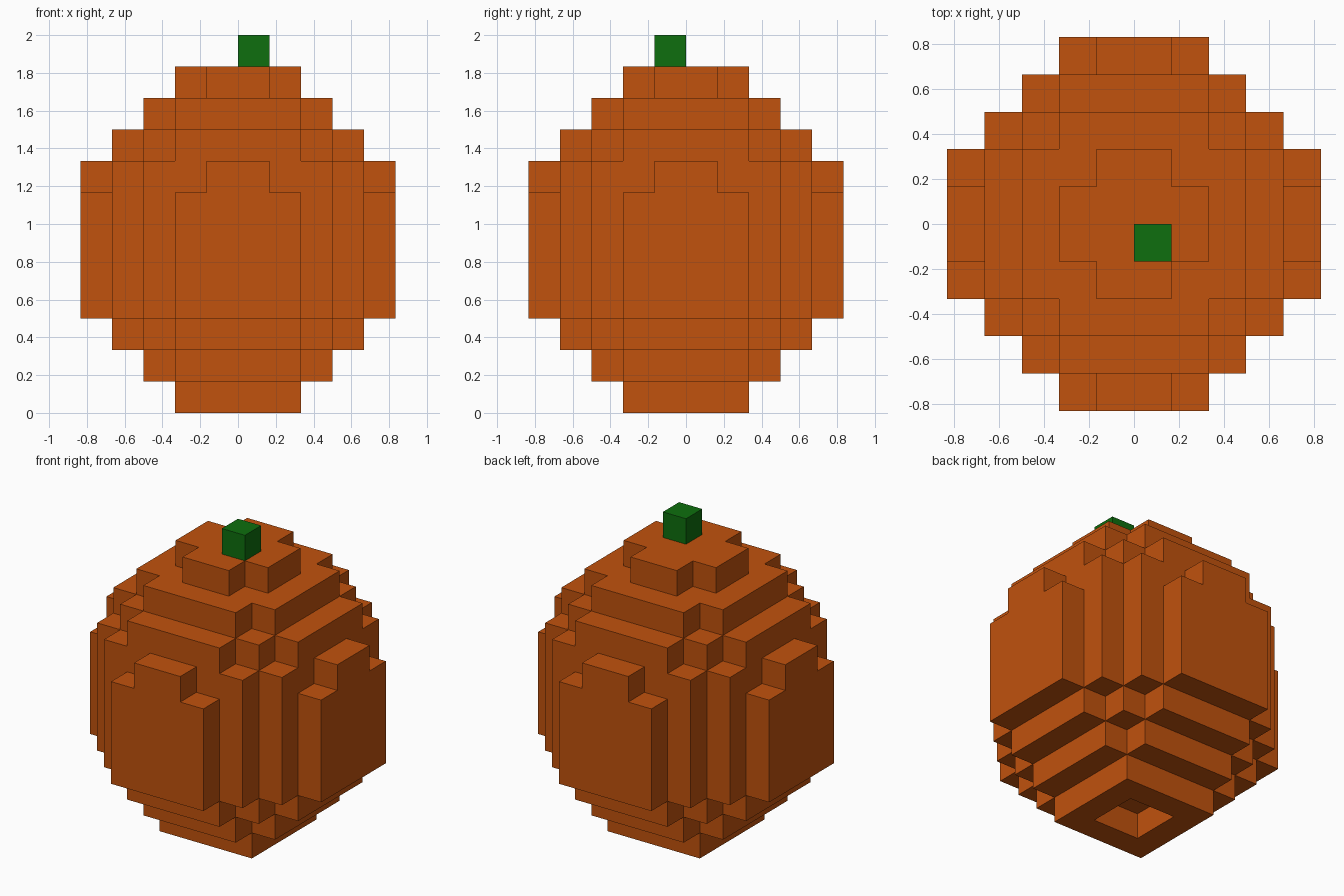
import bpy
import bmesh
from mathutils import Vector

if "Cube" in bpy.data.objects:
    bpy.data.objects.remove(bpy.data.objects["Cube"], do_unlink=True)

U = 1 / 6  # block size


def make_material(name, rgb):
    mat = bpy.data.materials.new(name)
    mat.use_nodes = True
    color = (*rgb, 1)
    mat.diffuse_color = color
    mat.node_tree.nodes["Principled BSDF"].inputs["Base Color"].default_value = color
    return mat


def layer_cells(rows, z):
    """Blocks of one layer; rows gives the half-width at each step away from the middle."""
    return {(x, y, z)
            for i, w in enumerate(rows)
            for y in (i, -i - 1)
            for x in range(-w, w)}


def build_blocks(name, cells, mat):
    """Closed shell around a set of blocks, with flat areas merged."""
    bm = bmesh.new()
    for cell in cells:
        c = Vector(cell)
        for axis in range(3):
            for side in (0, 1):
                n = [0, 0, 0]
                n[axis] = 1 if side else -1
                if tuple(a + b for a, b in zip(cell, n)) in cells:
                    continue
                u, v, base = Vector(), Vector(), Vector()
                u[(axis + 1) % 3] = 1
                v[(axis + 2) % 3] = 1
                base[axis] = side
                corners = [c + base, c + base + u, c + base + u + v, c + base + v]
                if not side:
                    corners.reverse()
                bm.faces.new([bm.verts.new(p * U) for p in corners])
    bmesh.ops.remove_doubles(bm, verts=bm.verts[:], dist=1e-4)
    bmesh.ops.dissolve_limit(bm, angle_limit=0.01, verts=bm.verts[:], edges=bm.edges[:])
    mesh = bpy.data.meshes.new(name)
    bm.to_mesh(mesh)
    bm.free()
    mesh.materials.append(mat)
    obj = bpy.data.objects.new(name, mesh)
    bpy.context.collection.objects.link(obj)
    return obj


orange = make_material("pumpkin_orange", (0.533, 0.084, 0.004))
green = make_material("stem_green", (0.0044, 0.156, 0.0044))

# Layer outlines, from the bottom up
foot = (2, 2)
narrow = (3, 3, 2)
middle = (4, 4, 3, 2)
full = (5, 5, 4, 3, 2)
shoulder = (5, 4, 4, 3, 1)
crown = (2, 1)
layers = [foot, narrow, middle, full, full, full, full, shoulder, middle, narrow, crown]

body = set()
for z, rows in enumerate(layers):
    body |= layer_cells(rows, z)
# Square recess under the base
body -= layer_cells((1,), 0)
build_blocks("pumpkin_body", body, orange)

# Single block stem, off centre on the crown
build_blocks("stem", {(0, -1, len(layers))}, green)
